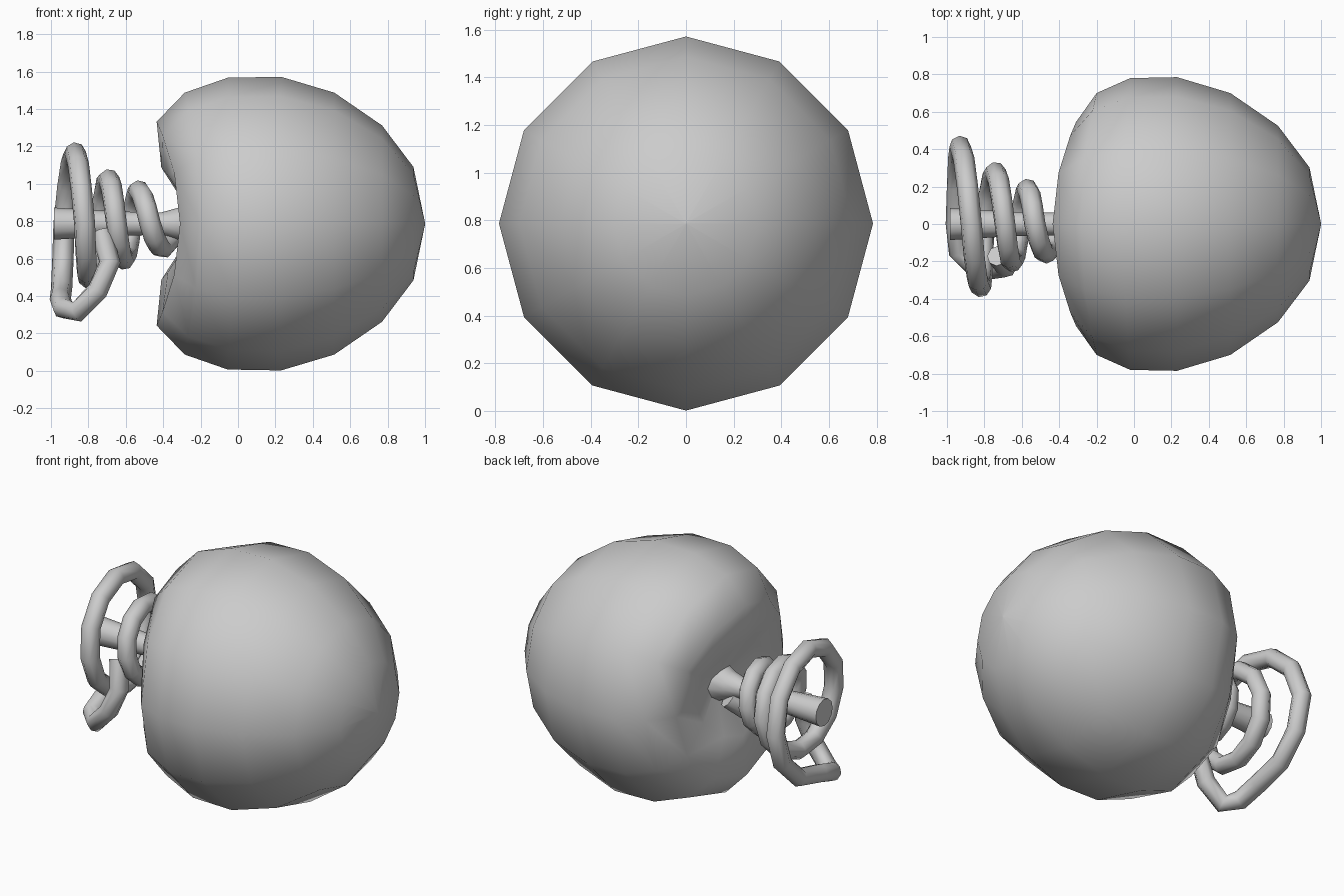
import bpy, math
from mathutils import Vector

if "Cube" in bpy.data.objects:
    bpy.data.objects.remove(bpy.data.objects["Cube"])

CZ = 0.787  # height of the fruit's long axis (runs along x)


def add_mesh(name, verts, faces, angle):
    me = bpy.data.meshes.new(name)
    me.from_pydata(verts, [], faces)
    ob = bpy.data.objects.new(name, me)
    bpy.context.collection.objects.link(ob)
    bpy.ops.object.select_all(action='DESELECT')
    bpy.context.view_layer.objects.active = ob
    ob.select_set(True)
    bpy.ops.object.mode_set(mode='EDIT')
    bpy.ops.mesh.select_all(action='SELECT')
    bpy.ops.mesh.normals_make_consistent(inside=False)
    bpy.ops.object.mode_set(mode='OBJECT')
    bpy.ops.object.shade_smooth_by_angle(angle=math.radians(angle))
    return ob


def lathe_x(name, profile, n, angle):
    """Rings of (x, radius, side_shift); the shift grows towards top and bottom."""
    verts, faces = [], []
    for x, r, shift in profile:
        for i in range(n):
            a = 2 * math.pi * i / n
            verts.append((x + shift * math.cos(a) ** 2,
                          r * math.sin(a), CZ + r * math.cos(a)))
    for k in range(len(profile) - 1):
        for i in range(n):
            j = (i + 1) % n
            faces.append((k * n + i, k * n + j, (k + 1) * n + j, (k + 1) * n + i))
    faces.append(tuple(range(n)))
    faces.append(tuple(range((len(profile) - 1) * n, len(profile) * n)))
    return add_mesh(name, verts, faces, angle)


# Fruit body: twelve-sided globe with a grooved dent at the stem end
lathe_x("fruit_body", [
    (1.0, 0.004, 0), (0.938, 0.303, 0), (0.77, 0.525, 0), (0.515, 0.70, 0),
    (0.23, 0.785, 0), (-0.02, 0.78, -0.035), (-0.20, 0.70, -0.085),
    (-0.31, 0.545, -0.125), (-0.27, 0.30, -0.14), (-0.22, 0.004, 0)], 12, 80)

# Stem: flared where it meets the body, flat cut end
lathe_x("stem", [
    (-0.20, 0.14, 0), (-0.32, 0.085, 0), (-0.41, 0.06, 0),
    (-0.65, 0.065, 0), (-0.985, 0.086, 0)], 12, 45)

# Tendril path: quarter-turn keys (x, radius), from bottom to front to top to back
keys = [(-0.40, .13), (-0.47, .155), (-0.53, .175), (-0.57, .185),
        (-0.61, .19), (-0.65, .20), (-0.69, .235), (-0.74, .275),
        (-0.80, .29), (-0.82, .335), (-0.87, .378), (-0.93, .415), (-0.95, .40)]
path = [Vector((-0.34, 0.06, CZ - 0.06))]
STEPS = 3
for k in range((len(keys) - 1) * STEPS + 1):
    q, f = divmod(k, STEPS)
    f /= STEPS
    x0, r0 = keys[q]
    x1, r1 = keys[min(q + 1, len(keys) - 1)]
    a = math.pi / 2 * (q + f)
    r = r0 + (r1 - r0) * f
    path.append(Vector((x0 + (x1 - x0) * f, -r * math.sin(a), CZ - r * math.cos(a))))
# loose end hooks back towards the body
path += [Vector(p) for p in [(-0.935, -0.15, 0.335), (-0.86, -0.22, 0.315),
                             (-0.75, -0.24, 0.43), (-0.685, -0.23, 0.58),
                             (-0.73, -0.17, 0.74)]]

# Tendril: eight-sided tube swept along the path
SIDES, TUBE = 8, 0.057
verts, faces = [], []
normal = Vector((1, 0, 0))
for i, p in enumerate(path):
    t = (path[min(i + 1, len(path) - 1)] - path[max(i - 1, 0)]).normalized()
    normal = (normal - t * normal.dot(t)).normalized()
    side = t.cross(normal)
    for s in range(SIDES):
        a = 2 * math.pi * s / SIDES
        verts.append(p + (normal * math.cos(a) + side * math.sin(a)) * TUBE)
for i in range(len(path) - 1):
    for s in range(SIDES):
        u = (s + 1) % SIDES
        faces.append((i * SIDES + s, i * SIDES + u,
                      (i + 1) * SIDES + u, (i + 1) * SIDES + s))
faces.append(tuple(range(SIDES)))
faces.append(tuple(range((len(path) - 1) * SIDES, len(path) * SIDES)))
add_mesh("tendril", verts, faces, 60)
